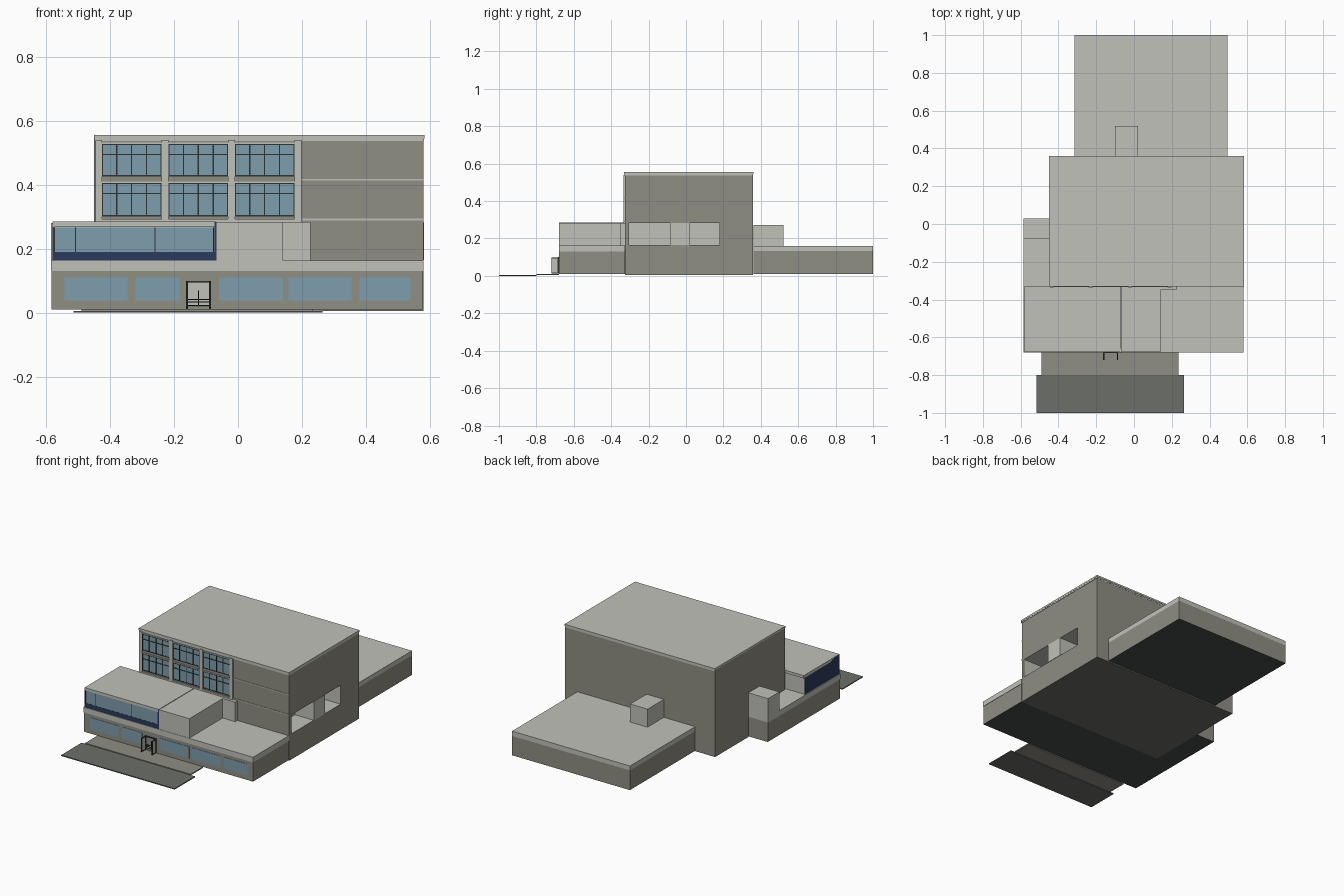
import bpy, bmesh


def mat(name, r, g, b):
    m = bpy.data.materials.new(name)
    lin = lambda c: ((c / 255 + 0.055) / 1.055) ** 2.4
    m.diffuse_color = (lin(r), lin(g), lin(b), 1)
    return m


TAN = mat("tan_wall", 143, 142, 131)
LIGHT = mat("pale_concrete", 192, 193, 186)
GLASS = mat("blue_glass", 127, 158, 174)
NAVY = mat("navy_panel", 44, 58, 92)
BLACK = mat("dark_frame", 45, 50, 48)
ROAD = mat("asphalt", 107, 110, 104)
UNDER = mat("dark_underside", 72, 78, 76)


def box(name, x0, x1, y0, y1, z0, z1, main, bottom=None, top=None):
    bm = bmesh.new()
    bmesh.ops.create_cube(bm, size=1)
    for v in bm.verts:
        v.co = (x1 if v.co.x > 0 else x0, y1 if v.co.y > 0 else y0,
                z1 if v.co.z > 0 else z0)
    bm.normal_update()
    me = bpy.data.meshes.new(name)
    for m in (main, bottom or main, top or main):
        me.materials.append(m)
    for f in bm.faces:
        f.material_index = 1 if f.normal.z < -0.5 else 2 if f.normal.z > 0.5 else 0
    bm.to_mesh(me)
    bm.free()
    ob = bpy.data.objects.new(name, me)
    bpy.context.collection.objects.link(ob)
    return ob


def cut(ob, region, inner):
    """Cut a box-shaped recess and colour its inside faces."""
    cutter = box("cutter", *region, inner)
    cutter.hide_render = True
    mod = ob.modifiers.new("recess", 'BOOLEAN')
    mod.operation, mod.solver, mod.object = 'DIFFERENCE', 'EXACT', cutter
    bpy.context.view_layer.objects.active = ob
    bpy.ops.object.modifier_apply(modifier=mod.name)
    bpy.data.objects.remove(cutter)
    ob.data.materials.append(inner)
    x0, x1, y0, y1, z0, z1 = region
    e = 1e-4
    xs = [v.co.x for v in ob.data.vertices]
    ys = [v.co.y for v in ob.data.vertices]
    for p in ob.data.polygons:
        c = p.center
        if (x0 - e < c.x < x1 and y0 - e < c.y < y1 + e and z0 - e < c.z < z1 + e
                and c.x < max(xs) - e and c.y > min(ys) + e):
            p.material_index = len(ob.data.materials) - 1


# ground slabs
box("road", -0.515, 0.265, -1.0, -0.8, 0, 0.006, ROAD)
box("plaza", -0.49, 0.235, -0.8, -0.678, 0.004, 0.011, TAN)

# front podium with pale fascia and roof, wrapping the left side
podium = box("podium", -0.583, 0.578, -0.678, -0.33, 0.01, 0.132, TAN, UNDER)
cut(podium, (-0.16, -0.087, -0.7, -0.6, 0.02, 0.097), LIGHT)
box("podium_fascia", -0.585, 0.58, -0.68, -0.33, 0.13, 0.163, LIGHT)
box("side_wing", -0.583, -0.45, -0.33, 0.03, 0.01, 0.132, TAN, UNDER)
box("side_wing_fascia", -0.585, -0.45, -0.33, 0.03, 0.13, 0.163, LIGHT)
box("side_wing_hut", -0.585, -0.45, -0.08, 0.03, 0.163, 0.28, LIGHT)

# rear block
box("rear_block", -0.315, 0.495, 0.36, 1.0, 0.01, 0.132, TAN, UNDER)
box("rear_fascia", -0.315, 0.495, 0.36, 1.0, 0.13, 0.16, LIGHT)
box("rear_hut", -0.1, 0.02, 0.36, 0.52, 0.16, 0.272, LIGHT)

# main block with two recesses in the right wall around a flush pier
tower = box("main_block", -0.45, 0.58, -0.327, 0.357, 0.006, 0.545, TAN, ROAD)
for y0, y1 in ((-0.305, -0.085), (0.022, 0.178)):
    cut(tower, (0.45, 0.65, y0, y1, 0.165, 0.282), LIGHT)
box("recess_pier", 0.5, 0.582, -0.085, 0.022, 0.165, 0.282, LIGHT)
box("roof_cornice", -0.45, 0.583, -0.332, 0.36, 0.545, 0.556, LIGHT)
box("roof_cornice_lip", -0.447, 0.582, -0.33, 0.358, 0.537, 0.546, LIGHT)

# belt lines on the plain part of the front wall
for z in (0.288, 0.413):
    box("wall_belt", 0.195, 0.58, -0.33, -0.326, z, z + 0.006, LIGHT)

# pilasters and window bays
for x0, x1 in ((-0.446, -0.426), (-0.24, -0.217), (-0.031, -0.01), (0.177, 0.198)):
    box("pilaster", x0, x1, -0.335, -0.326, 0.285, 0.54, LIGHT)
box("sill_band", -0.446, 0.198, -0.334, -0.326, 0.284, 0.293, LIGHT)
for bx in (-0.426, -0.217, -0.01):
    w = 0.186
    for z0, z1 in ((0.303, 0.404), (0.428, 0.526)):
        box("window_glass", bx, bx + w, -0.329, -0.325, z0, z1, GLASS)
        for i in range(5):
            x = bx + w * i / 4
            t = 0.003 if i in (0, 4) else 0.002
            box("window_mullion", x - t, x + t, -0.332, -0.328, z0, z1, BLACK)
        for z in (z0, z1 - 0.031, z1):
            box("window_rail", bx, bx + w, -0.3315, -0.328, z - 0.002, z + 0.002, BLACK)
        box("window_head", bx, bx + w, -0.331, -0.325, z1 + 0.002, z1 + 0.007, LIGHT)

# glazed upper room
box("upper_room", -0.576, -0.07, -0.672, -0.34, 0.163, 0.27, LIGHT)
box("upper_room_roof", -0.58, -0.07, -0.678, -0.327, 0.268, 0.285, LIGHT)
box("upper_side_panel", -0.58, -0.575, -0.676, -0.34, 0.163, 0.282, NAVY)
box("upper_front_panel", -0.577, -0.07, -0.676, -0.67, 0.163, 0.19, NAVY)
box("upper_glass", -0.574, -0.076, -0.675, -0.67, 0.19, 0.267, GLASS)
for x in (-0.574, -0.508, -0.26, -0.076):
    box("upper_mullion", x - 0.0015, x + 0.0015, -0.677, -0.673, 0.19, 0.267, BLACK)
box("upper_end_panel", -0.073, -0.067, -0.679, -0.66, 0.163, 0.284, NAVY)

# plain upper boxes to the right of the glazed room
box("upper_plain_box", -0.067, 0.14, -0.678, -0.327, 0.163, 0.284, LIGHT)
box("upper_wall_box", 0.14, 0.226, -0.35, -0.327, 0.163, 0.284, LIGHT)

# shop windows in the podium
for x0, x1 in ((-0.542, -0.345), (-0.321, -0.183), (-0.06, 0.14),
               (0.158, 0.355), (0.38, 0.54)):
    box("shop_window", x0, x1, -0.68, -0.676, 0.038, 0.11, GLASS)

# entrance: frame, railings and two open door leaves
box("door_head", -0.163, -0.084, -0.682, -0.672, 0.094, 0.1, BLACK)
for z in (0.022, 0.033, 0.042):
    box("door_rail", -0.16, -0.087, -0.676, -0.672, z - 0.0015, z + 0.0015, BLACK)
for x in (-0.16, -0.087):
    box("door_post", x - 0.003, x + 0.003, -0.684, -0.672, 0.012, 0.1, BLACK)
    box("door_leaf", x - 0.001, x + 0.001, -0.718, -0.682, 0.018, 0.094, LIGHT)
    for y in (-0.72, -0.686):
        box("leaf_stile", x - 0.003, x + 0.003, y, y + 0.004, 0.014, 0.098, BLACK)
    for z in (0.014, 0.094):
        box("leaf_rail", x - 0.003, x + 0.003, -0.72, -0.682, z, z + 0.004, BLACK)
box("door_divider", -0.125, -0.122, -0.676, -0.672, 0.02, 0.07, BLACK)
